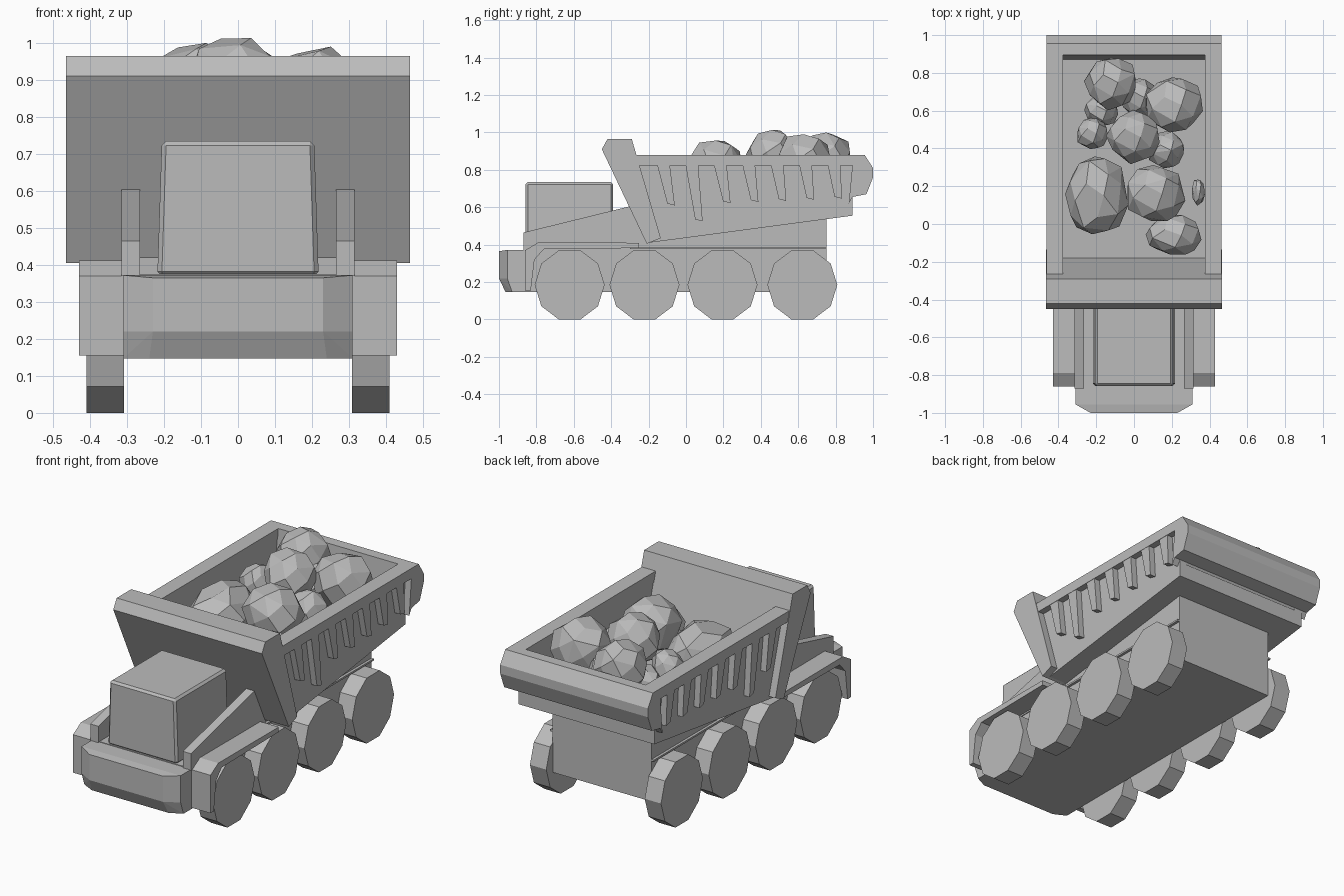
import bpy, bmesh, math, random
from mathutils import Vector

random.seed(4)
cube = bpy.data.objects.get("Cube")
if cube:
    bpy.data.objects.remove(cube, do_unlink=True)

grey = bpy.data.materials.new("plain grey")
grey.use_nodes = True
colour = (0.5, 0.5, 0.5, 1)
grey.diffuse_color = colour
grey.node_tree.nodes["Principled BSDF"].inputs["Base Color"].default_value = colour


def finish(name, bm):
    bmesh.ops.recalc_face_normals(bm, faces=bm.faces)
    mesh = bpy.data.meshes.new(name)
    bm.to_mesh(mesh)
    bm.free()
    mesh.materials.append(grey)
    obj = bpy.data.objects.new(name, mesh)
    bpy.context.collection.objects.link(obj)
    return obj


def prism(name, x0, x1, profile):
    """Side profile of (y, z) points, extruded from x0 to x1."""
    bm = bmesh.new()
    face = bm.faces.new([bm.verts.new((x0, y, z)) for y, z in profile])
    out = bmesh.ops.extrude_face_region(bm, geom=[face])
    verts = [v for v in out["geom"] if isinstance(v, bmesh.types.BMVert)]
    bmesh.ops.translate(bm, verts=verts, vec=(x1 - x0, 0, 0))
    return finish(name, bm)


def pair(name, x0, x1, profile):
    prism("left_" + name, x0, x1, profile)
    prism("right_" + name, -x1, -x0, profile)


def hull(name, points, angle=0.02):
    bm = bmesh.new()
    for p in points:
        bm.verts.new(p)
    out = bmesh.ops.convex_hull(bm, input=bm.verts)
    spare = [v for v in out["geom_interior"] if isinstance(v, bmesh.types.BMVert)]
    bmesh.ops.delete(bm, geom=spare, context="VERTS")
    bmesh.ops.dissolve_limit(bm, angle_limit=angle, verts=bm.verts, edges=bm.edges)
    return finish(name, bm)


def mirrored(points):
    return [(s * x, y, z) for s in (-1, 1) for x, y, z in points]


# Chassis, with the sloped upper frame that carries the bed
prism("chassis", -0.31, 0.31, [(-0.86, 0.147), (0.75, 0.147), (0.75, 0.56),
                               (-0.2, 0.43), (-0.3, 0.375), (-0.86, 0.375)])

# Bumper with chamfered corners and lower edge
hull("front_bumper", mirrored([
    (0.31, -0.82, 0.147), (0.31, -0.82, 0.372), (0.31, -0.93, 0.147),
    (0.31, -0.955, 0.22), (0.31, -0.955, 0.372), (0.24, -0.965, 0.147),
    (0.23, -1, 0.22), (0.23, -1, 0.365)]))

# Cab
cab = hull("cab", mirrored([(x, y, z) for x, z in ((0.218, 0.37), (0.206, 0.735))
                            for y in (-0.857, -0.39)]))
bevel = cab.modifiers.new("soft edges", "BEVEL")
bevel.width = 0.012
bevel.segments = 1

# Sloping rails beside the cab, and fenders over the wheels
pair("side_rail", 0.265, 0.315, [(-0.87, 0.37), (-0.87, 0.465), (-0.3, 0.605),
                                 (-0.2, 0.6), (-0.2, 0.37)])
pair("fender", 0.305, 0.43, [(-0.86, 0.155), (-0.86, 0.37), (-0.79, 0.412),
                             (-0.25, 0.41), (-0.25, 0.382), (-0.76, 0.376),
                             (-0.81, 0.32), (-0.83, 0.155)])
pair("frame_ledge", 0.3, 0.325, [(-0.3, 0.376), (-0.3, 0.386),
                                 (0.75, 0.386), (0.75, 0.376)])

# Ten-sided wheels
for axle, y in enumerate((-0.622, -0.222, 0.195, 0.622), 1):
    rim = [(y + 0.187 * math.cos(k * math.tau / 10),
            0.185 + 0.1945 * math.sin(k * math.tau / 10)) for k in range(10)]
    pair("wheel_%d" % axle, 0.308, 0.41, rim)

# Dump bed: floor, walls, rims, leaning front wall and rear lip
prism("bed_floor", -0.42, 0.42, [(-0.2, 0.41), (0.89, 0.555), (0.89, 0.64), (-0.25, 0.585)])
pair("bed_wall", 0.378, 0.425, [(-0.2, 0.41), (0.89, 0.555), (0.89, 0.85), (-0.3, 0.85)])
pair("bed_rim", 0.375, 0.462, [(-0.3, 0.822), (-0.3, 0.88), (0.93, 0.88), (0.93, 0.822)])
prism("bed_front_wall", -0.465, 0.465, [(-0.21, 0.405), (-0.45, 0.91), (-0.42, 0.965),
                                        (-0.29, 0.965), (-0.135, 0.435)])
prism("bed_rear_lip", -0.462, 0.462, [(0.895, 0.88), (0.955, 0.88), (1, 0.81), (1, 0.76),
                                      (0.965, 0.67), (0.89, 0.655), (0.87, 0.62)])

# Slanted ribs hanging under each rim, the second one longest
for i in range(7):
    top = -0.155 + 0.152 * i
    low = top + 0.055 - 0.003 * i
    z = 0.525 if i == 1 else 0.61 + 0.006 * i
    pair("bed_rib_%d" % (i + 1), 0.41, 0.46, [(top, 0.83), (top + 0.068, 0.83),
                                             (low + 0.04, z), (low, z + 0.01)])


# Faceted boulders in the bed
def rock(name, centre, size, count=30):
    points = []
    for k in range(count):
        z = 1 - 2 * (k + 0.5) / count
        r, a = math.sqrt(1 - z * z), k * 2.4
        jitter = random.uniform(0.93, 1.08)
        p = Vector((r * math.cos(a), r * math.sin(a), z)) * jitter
        points.append([c + s * q for c, s, q in zip(centre, size, p)])
    hull(name, points, 0.22)


rocks = [
    ((-0.12, 0.75, 0.86), (0.14, 0.14, 0.15)),
    ((0.21, 0.63, 0.84), (0.16, 0.15, 0.155)),
    ((0.0, 0.46, 0.88), (0.14, 0.14, 0.14)),
    ((-0.22, 0.48, 0.78), (0.085, 0.09, 0.1)),
    ((-0.2, 0.15, 0.74), (0.165, 0.22, 0.16)),
    ((0.11, 0.16, 0.81), (0.155, 0.155, 0.155)),
    ((0.21, -0.06, 0.71), (0.15, 0.11, 0.12)),
    ((0.17, 0.39, 0.74), (0.1, 0.1, 0.13)),
    ((0.03, 0.67, 0.74), (0.1, 0.1, 0.13)),
    ((-0.17, 0.6, 0.71), (0.09, 0.09, 0.11)),
    ((0.34, 0.17, 0.66), (0.035, 0.07, 0.06)),
]
for n, (centre, size) in enumerate(rocks, 1):
    rock("boulder_%d" % n, centre, size)
